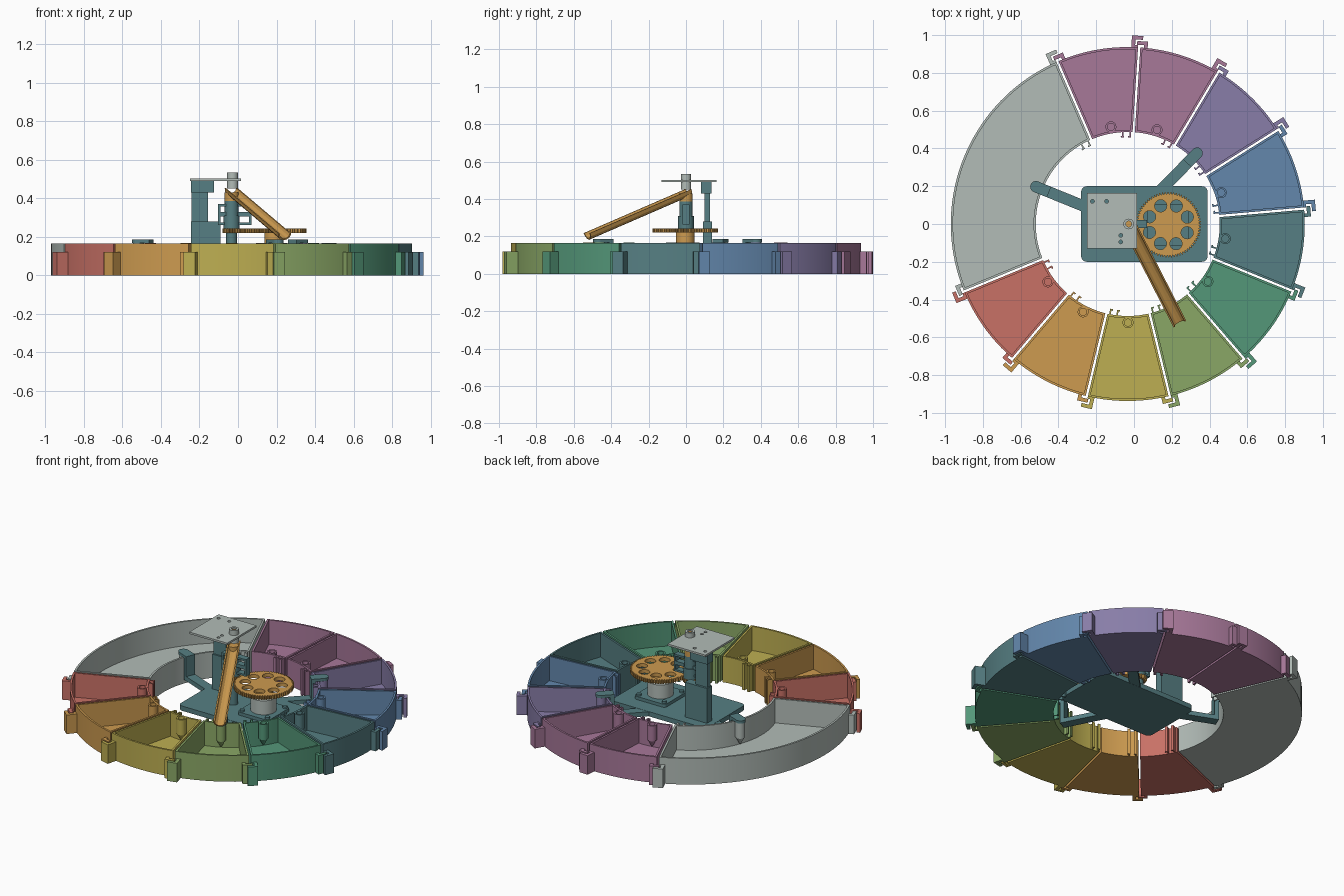
import bpy
import bmesh
from math import radians, sin, cos, pi
from mathutils import Vector, Matrix

if "Cube" in bpy.data.objects:
    bpy.data.objects.remove(bpy.data.objects["Cube"])


def material(name, rgb):
    lin = [(c / 255 / 12.92 if c < 11 else ((c / 255 + 0.055) / 1.055) ** 2.4) for c in rgb]
    m = bpy.data.materials.new(name)
    m.use_nodes = True
    m.diffuse_color = (*lin, 1)
    m.node_tree.nodes["Principled BSDF"].inputs["Base Color"].default_value = (*lin, 1)
    return m


MAT = {n: material(n, c) for n, c in {
    "grey": (178, 188, 183), "mauve": (167, 120, 153), "violet": (136, 125, 168),
    "blue": (99, 135, 172), "teal": (86, 127, 131), "green": (84, 151, 121),
    "olive": (138, 167, 102), "yellow": (190, 175, 82), "orange": (205, 155, 80),
    "red": (200, 113, 102)}.items()}
CX = -0.033            # ring centre
R_IN, R_OUT, H = 0.487, 0.937, 0.165
WALL, GAP = 0.012, 0.006


def finish(bm, name, color):
    bmesh.ops.recalc_face_normals(bm, faces=bm.faces)
    me = bpy.data.meshes.new(name)
    bm.to_mesh(me)
    bm.free()
    me.materials.append(MAT[color])
    ob = bpy.data.objects.new(name, me)
    bpy.context.collection.objects.link(ob)
    return ob


def loft(bm, rings, closed=False):
    """Skin equal-length point rings; cap the ends unless closed."""
    vs = [[bm.verts.new(p) for p in r] for r in rings]
    n = len(vs[0])
    for i in range(len(vs) - (0 if closed else 1)):
        a, b = vs[i], vs[(i + 1) % len(vs)]
        for j in range(n):
            bm.faces.new((a[j], a[(j + 1) % n], b[(j + 1) % n], b[j]))
    if not closed:
        bm.faces.new(vs[0])
        bm.faces.new(vs[-1])


def box(bm, x, y, z, mat=Matrix()):
    loft(bm, [[mat @ Vector(p) for p in ((x[0], y[0], k), (x[1], y[0], k),
              (x[1], y[1], k), (x[0], y[1], k))] for k in z])


def cyl(bm, x, y, r, z0, z1, r2=None, n=32):
    rings = []
    for z, q in ((z0, r), (z1, r if r2 is None else r2)):
        rings.append([(x + q * cos(2 * pi * i / n), y + q * sin(2 * pi * i / n), z) for i in range(n)])
    loft(bm, rings)


def tube(bm, x, y, r0, r1, z0, z1, n=24):
    rings = []
    for i in range(n):
        c, s = cos(2 * pi * i / n), sin(2 * pi * i / n)
        rings.append([(x + r * c, y + r * s, z) for r, z in ((r0, z0), (r1, z0), (r1, z1), (r0, z1))])
    loft(bm, rings, closed=True)


def sector(bm, r0, r1, a0, a1, z0, z1, in0=0, in1=0):
    """Annular block; in0/in1 shift the ends sideways so that gaps stay parallel."""
    n = max(1, round((a1 - a0) / 2.5))
    rings = []
    for i in range(n + 1):
        t = i / n
        ring = []
        for r, z in ((r0, z0), (r1, z0), (r1, z1), (r0, z1)):
            s, e = radians(a0) + in0 / r, radians(a1) - in1 / r
            a = s + (e - s) * t
            ring.append((CX + r * cos(a), r * sin(a), z))
        rings.append(ring)
    loft(bm, rings)


def polar(deg):
    """Frame at the ring centre with x pointing outward along the angle."""
    return Matrix.Translation((CX, 0, 0)) @ Matrix.Rotation(radians(deg), 4, 'Z')


def cut(ob, bm):
    cutter = finish(bm, "cutter", "grey")
    mod = ob.modifiers.new("holes", 'BOOLEAN')
    mod.operation, mod.solver, mod.object = 'DIFFERENCE', 'EXACT', cutter
    dg = bpy.context.evaluated_depsgraph_get()
    me = bpy.data.meshes.new_from_object(ob.evaluated_get(dg))
    ob.modifiers.clear()
    ob.data = me
    bpy.data.objects.remove(cutter)


def rounded_plate(bm, x, y, z, r):
    pts = []
    for q, (sx, sy) in enumerate(((1, 1), (0, 1), (0, 0), (1, 0))):
        for k in range(5):
            a = (q + k / 4) * pi / 2
            pts.append((x[sx] + (r if sx == 0 else -r) + r * cos(a),
                        y[sy] + (r if sy == 0 else -r) + r * sin(a)))
    loft(bm, [[(*p, k) for p in pts] for k in z])


# Trays with their sockets and interlocking clips
def tray(name, color, a0, a1):
    bm = bmesh.new()
    d = GAP + WALL
    sector(bm, R_IN, R_OUT, a0, a1, 0, WALL, GAP, GAP)
    sector(bm, R_OUT - WALL, R_OUT, a0, a1, 0, H, GAP, GAP)
    sector(bm, R_IN, R_IN + WALL, a0, a1, 0, H, GAP, GAP)
    for a, s in ((a0, 1), (a1, -1)):
        lo, hi = sorted((s * GAP, s * d))
        box(bm, (R_IN + .004, R_OUT - .004), (lo, hi), (0, H), polar(a))
    # outer hook at one end, outer block at the other
    low, high = polar(a0), polar(a1)
    box(bm, (R_OUT - .01, .998), (.022, .042), (0, .12), low)
    box(bm, (.978, .998), (-.018, .03), (0, .12), low)
    box(bm, (R_OUT - .01, R_OUT + .012), (GAP, .03), (0, .12), low)
    box(bm, (R_OUT - .01, .968), (-.045, -.026), (0, .12), high)
    box(bm, (.95, .97), (-.045, .012), (0, .12), high)
    # inner clips
    for off in (2.2, 6.8):
        f = polar(a0 + off)
        box(bm, (.462, R_IN + .004), (-.004, .004), (0, H), f)
        box(bm, (.458, .466), (-.004, .012), (0, H), f)
    # pin socket with a pointed foot
    p = polar((a0 + a1) / 2) @ Vector((.522, 0, 0))
    tube(bm, p.x, p.y, .019, .029, .07, H + .002)
    cyl(bm, p.x, p.y, .003, .025, .075, .029, 24)
    return finish(bm, name, color)


START, STEP = 113.4, 27.1
ORDER = ["mauve", "mauve", "violet", "blue", "teal", "green", "olive", "yellow", "orange", "red"]
for i, c in enumerate(ORDER):
    tray(f"tray_{i + 1}", c, START - STEP * (i + 1), START - STEP * i)
END = START - STEP * len(ORDER)
tray("large_tray", "grey", START, END + 360)

# Base plate
bm = bmesh.new()
rounded_plate(bm, (-.28, .39), (-.2, .2), (.03, .06), .03)
finish(bm, "base_plate", "teal")

# Arms that reach out and hook over the inner wall
for i, a in enumerate((START - STEP * 2.5, START - STEP * 6.5, (START + END + 360) / 2)):
    bm = bmesh.new()
    f = polar(a)
    box(bm, (.1, .475), (-.03, .03), (.031, .059), f)
    box(bm, (.45, .475), (-.03, .03), (.031, .185), f)
    box(bm, (.45, .53), (-.03, .03), (H + .003, .185), f)
    p = f @ Vector((.525, 0, 0))
    cyl(bm, p.x, p.y, .03, H + .003, .185)
    cyl(bm, p.x, p.y, .018, .1, .17)
    finish(bm, f"arm_{i + 1}", "teal")

# Tower carrying the top plate
bm = bmesh.new()
box(bm, (-.245, -.09), (.09, .14), (.055, .28))
box(bm, (-.24, -.155), (.1, .127), (.28, .44))
box(bm, (-.245, -.125), (.08, .137), (.43, .492))
finish(bm, "tower", "teal")

bm = bmesh.new()
box(bm, (-.25, .015), (-.13, .163), (.49, .502))
top = finish(bm, "top_plate", "grey")
bm = bmesh.new()
for x, y in ((-.22, .12), (-.145, .12), (-.07, -.06), (-.07, -.095)):
    cyl(bm, x, y, .01, .47, .52, n=16)
cut(top, bm)
bm = bmesh.new()
tube(bm, CX + .005, 0, .015, .028, .45, .533, 32)
finish(bm, "top_bushing", "grey")
bm = bmesh.new()
cyl(bm, CX + .005, 0, .016, .45, .525)
finish(bm, "pivot_shaft", "orange")


# Gears
def gear(name, x, y, r, teeth, z0, z1):
    bm = bmesh.new()
    pts = []
    for i in range(teeth * 4):
        a = 2 * pi * i / (teeth * 4)
        q = r if i % 4 < 2 else r - .011
        pts.append((x + q * cos(a), y + q * sin(a)))
    loft(bm, [[(*p, z) for p in pts] for z in (z0, z1)])
    return finish(bm, name, "orange")


GX, GY = .182, -.004
big = gear("drive_gear", GX, GY, .174, 72, .22, .243)
bm = bmesh.new()
for k in range(8):
    a = radians(22 + 45 * k)
    cyl(bm, GX + .108 * cos(a), GY + .108 * sin(a), .032, .2, .26)
cut(big, bm)
gear("pinion", CX, 0, .048, 20, .22, .243)
bm = bmesh.new()
cyl(bm, GX + .005, GY, .05, .165, .222)
finish(bm, "gear_hub", "orange")

# Motor below the drive gear
bm = bmesh.new()
cyl(bm, GX, GY, .075, .075, .168, n=48)
finish(bm, "motor", "grey")
bm = bmesh.new()
rounded_plate(bm, (GX - .11, GX + .11), (GY - .11, GY + .11), (.058, .08), .02)
for sx in (-1, 1):
    for sy in (-1, 1):
        cyl(bm, GX + sx * .088, GY + sy * .088, .014, .078, .092, n=16)
finish(bm, "motor_mount", "teal")

# Central column with slotted side ears
bm = bmesh.new()
cyl(bm, CX, 0, .028, .055, .25)
cyl(bm, CX, 0, .042, .243, .31)
cyl(bm, CX, 0, .036, .31, .385)
for x0, x1, edge in ((-.103, -.06, -.103), (0, .07, .058)):
    box(bm, (edge, edge + .012), (-.02, .02), (.262, .37))
    for z in (.262, .305, .358):
        box(bm, (x0, x1), (-.02, .02), (z, z + (.022 if z == .305 else .012)))
finish(bm, "column", "teal")

# Chute head and sloping open channel
bm = bmesh.new()
cyl(bm, CX, 0, .036, .383, .43)
finish(bm, "chute_head", "orange")

bm = bmesh.new()
start, end = Vector((-.035, .012, .452)), Vector((.243, -.53, .217))
axis = (end - start).normalized()
side = axis.cross(Vector((0, 0, 1))).normalized()
up = side.cross(axis)
section = [(r * cos(a), r * sin(a)) for r, angles in
           ((.038, range(180, 361, 30)), (.03, range(360, 179, -30)))
           for a in map(radians, angles)]
loft(bm, [[p + side * u + up * v for u, v in section] for p in (start, end)])
finish(bm, "chute", "orange")

# Smooth the round parts while keeping edges sharp
bpy.ops.object.select_all(action='DESELECT')
for ob in bpy.context.scene.objects:
    if ob.type == 'MESH':
        ob.select_set(True)
        bpy.context.view_layer.objects.active = ob
bpy.ops.object.shade_smooth_by_angle(angle=radians(25))
